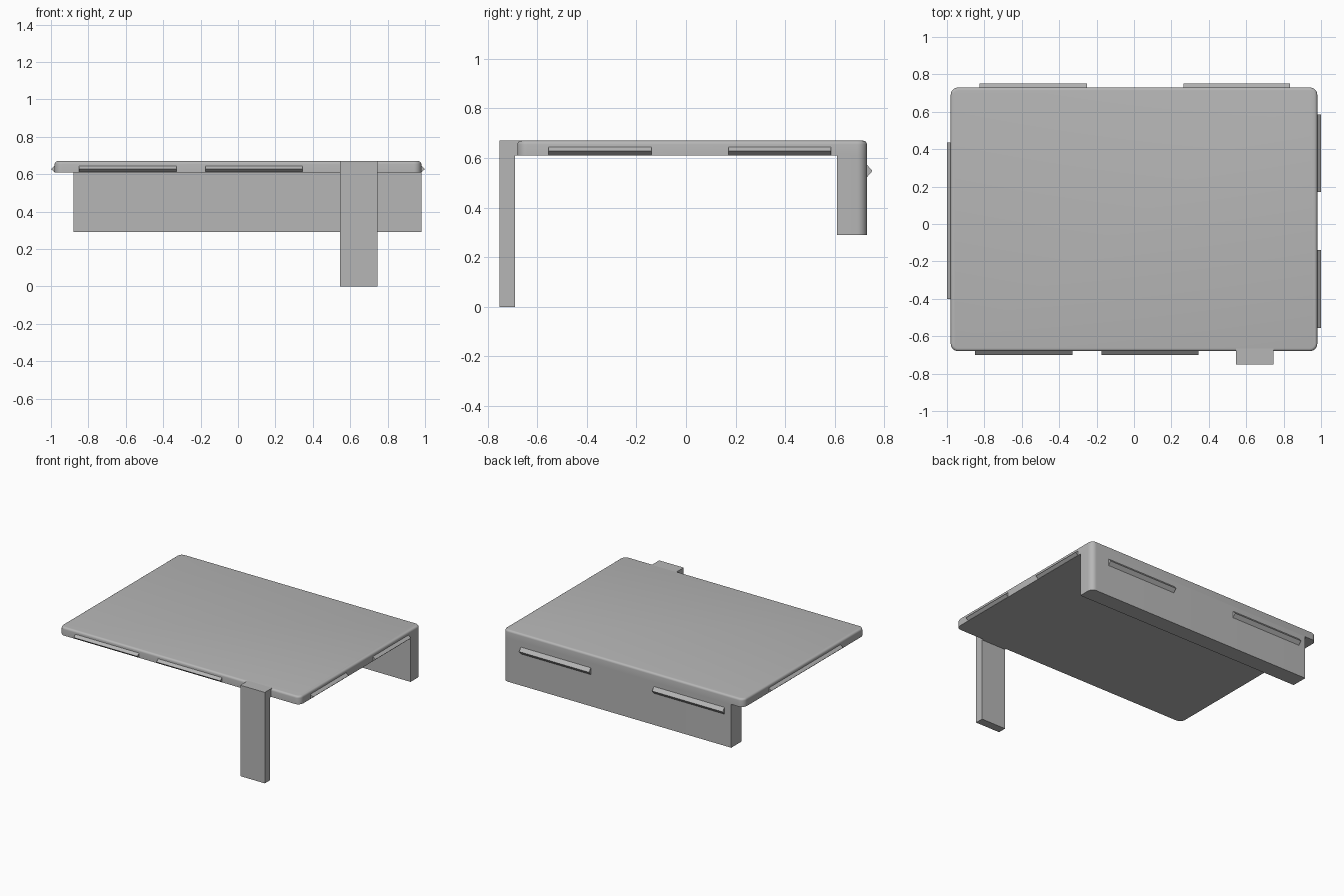
import bpy
import bmesh
from mathutils import Vector

old = bpy.data.objects.get("Cube")
if old:
    bpy.data.objects.remove(old, do_unlink=True)

grey = bpy.data.materials.new("mid_grey")
grey.use_nodes = True
colour = (0.47, 0.47, 0.47, 1)
grey.diffuse_color = colour
grey.node_tree.nodes["Principled BSDF"].inputs["Base Color"].default_value = colour


def finish(bm, name):
    bmesh.ops.recalc_face_normals(bm, faces=bm.faces)
    mesh = bpy.data.meshes.new(name)
    bm.to_mesh(mesh)
    bm.free()
    mesh.materials.append(grey)
    obj = bpy.data.objects.new(name, mesh)
    bpy.context.collection.objects.link(obj)
    return obj


def box(low, high):
    bm = bmesh.new()
    bmesh.ops.create_cube(bm, size=1)
    low, high = Vector(low), Vector(high)
    for v in bm.verts:
        v.co = (low + high) / 2 + v.co * (high - low)
    return bm


def round_edges(bm, test, radius, steps):
    edges = [e for e in bm.edges if test(*[v.co for v in e.verts])]
    bmesh.ops.bevel(bm, geom=edges, offset=radius, segments=steps,
                    profile=0.5, affect='EDGES')


def smooth(obj):
    bpy.ops.object.select_all(action='DESELECT')
    obj.select_set(True)
    bpy.context.view_layer.objects.active = obj
    bpy.ops.object.shade_smooth_by_angle(angle=0.6)


def ridge(name, start, end, outward, half):
    """Triangular snap ridge between two points on a side wall."""
    bm = bmesh.new()
    up, out = Vector((0, 0, half)), Vector(outward)
    section = (up - out * 0.2, up, out, -up, -up - out * 0.2)
    rings = [[bm.verts.new(Vector(p) + s) for s in section] for p in (start, end)]
    for ring in rings:
        bm.faces.new(ring)
    a, b = rings
    for i in range(len(section)):
        j = (i + 1) % len(section)
        bm.faces.new((a[i], a[j], b[j], b[i]))
    finish(bm, name)


X, FRONT, BACK = 0.98, -0.68, 0.73
BOTTOM, TOP = 0.61, 0.67

# Lid plate with rounded corners and a softened top rim
bm = box((-X, FRONT, BOTTOM), (X, BACK, TOP))
round_edges(bm, lambda a, b: abs(a.z - b.z) > 0.01, 0.04, 8)
round_edges(bm, lambda a, b: min(a.z, b.z) > TOP - 0.001, 0.015, 4)
smooth(finish(bm, "lid_plate"))

# Back wall, rounded only at its outer corner
bm = box((-0.88, 0.61, 0.29), (X, BACK, BOTTOM))
round_edges(bm, lambda a, b: abs(a.z - b.z) > 0.01 and a.x > 0 and a.y > 0.7, 0.04, 8)
smooth(finish(bm, "back_wall"))

# Front leg: one L-shaped profile joined flush to the plate
bm = bmesh.new()
profile = [(-0.752, 0), (-0.69, 0), (-0.69, BOTTOM), (-0.665, BOTTOM),
           (-0.665, TOP), (-0.752, TOP)]
face = bm.faces.new([bm.verts.new((0.545, y, z)) for y, z in profile])
ext = bmesh.ops.extrude_face_region(bm, geom=[face])
bmesh.ops.translate(bm, vec=(0.2, 0, 0),
                    verts=[g for g in ext["geom"] if isinstance(g, bmesh.types.BMVert)])
finish(bm, "front_leg")

# Snap ridges on all four sides
Z = 0.628
for i, (a, b) in enumerate([(-0.85, -0.33), (-0.175, 0.345)]):
    ridge(f"front_ridge_{i + 1}", (a, FRONT, Z), (b, FRONT, Z), (0, -0.02, 0), 0.017)
for i, (a, b) in enumerate([(-0.555, -0.14), (0.172, 0.585)]):
    ridge(f"left_ridge_{i + 1}", (X, a, Z), (X, b, Z), (0.02, 0, 0), 0.017)
ridge("right_ridge", (-X, -0.4, Z), (-X, 0.435, Z), (-0.02, 0, 0), 0.017)
for i, (a, b) in enumerate([(-0.825, -0.25), (0.265, 0.835)]):
    ridge(f"back_ridge_{i + 1}", (a, BACK, 0.548), (b, BACK, 0.548), (0, 0.022, 0), 0.025)
